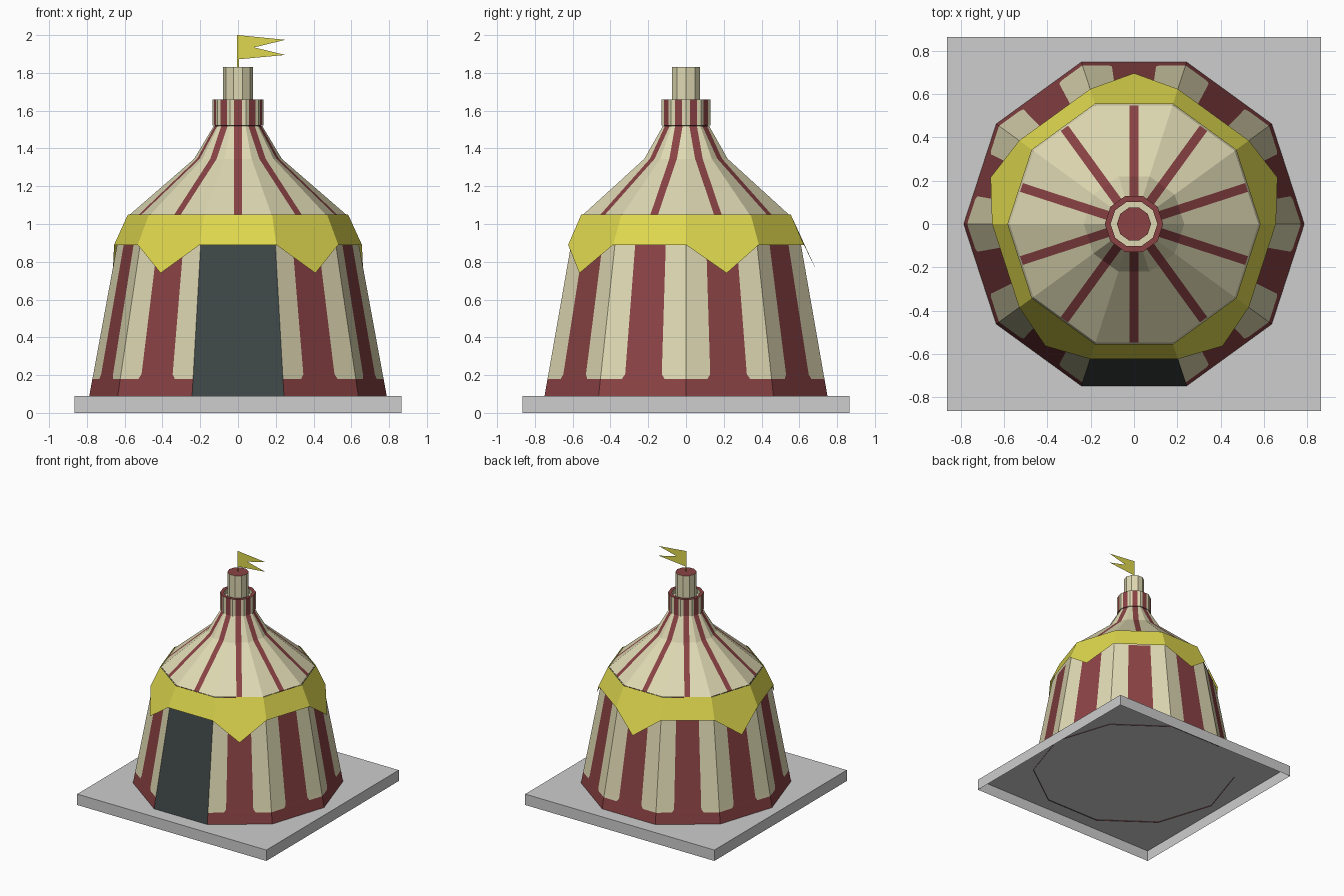
import bpy, bmesh, math

if "Cube" in bpy.data.objects:
    bpy.data.objects.remove(bpy.data.objects["Cube"])

SIDES = 10
C18, S18 = math.cos(math.pi / SIDES), math.sin(math.pi / SIDES)


def material(name, rgb):
    m = bpy.data.materials.new(name)
    lin = [(c / 255 / 12.92) if c < 11 else ((c / 255 + 0.055) / 1.055) ** 2.4 for c in rgb]
    m.diffuse_color = (*lin, 1)
    m.use_nodes = True
    m.node_tree.nodes["Principled BSDF"].inputs["Base Color"].default_value = m.diffuse_color
    return m


CREAM, RED, YELLOW, DARK, GREY = range(5)
MATS = [material("cream canvas", (222, 216, 178)), material("red canvas", (138, 66, 68)),
        material("yellow trim", (222, 215, 78)), material("dark doorway", (62, 70, 70)),
        material("grey stone", (205, 205, 205))]


def build(name, faces):
    """Make one object from (points, colour) polygons, welding shared corners."""
    bm = bmesh.new()
    for pts, colour in faces:
        bm.faces.new([bm.verts.new(p) for p in pts]).material_index = colour
    bmesh.ops.remove_doubles(bm, verts=bm.verts, dist=1e-5)
    me = bpy.data.meshes.new(name)
    bm.to_mesh(me)
    bm.free()
    for m in MATS:
        me.materials.append(m)
    ob = bpy.data.objects.new(name, me)
    bpy.context.collection.objects.link(ob)
    return ob


def on_side(k, r, t, z):
    """Point on side k of a decagon of radius r, shifted t along that side."""
    a = -math.pi / 2 + k * 2 * math.pi / SIDES
    d = r * C18
    return (d * math.cos(a) - t * math.sin(a), d * math.sin(a) + t * math.cos(a), z)


def band(k, lo, hi, u0, u1, colour):
    """Panel of side k between (radius, z) levels; u runs -1..1 across the side."""
    (r0, z0), (r1, z1) = lo, hi
    h0, h1 = r0 * S18, r1 * S18
    return ([on_side(k, r0, u0 * h0, z0), on_side(k, r0, u1 * h0, z0),
             on_side(k, r1, u1 * h1, z1), on_side(k, r1, u0 * h1, z1)], colour)


def striped(levels, half):
    """Cream decagonal shell with a constant-width red stripe down each side."""
    out = []
    for k in range(SIDES):
        for (r0, z0), (r1, z1) in zip(levels, levels[1:]):
            h0, h1 = r0 * S18, r1 * S18
            for a0, b0, a1, b1, c in ((-h0, -half, -h1, -half, CREAM), (-half, half, -half, half, RED),
                                      (half, h0, half, h1, CREAM)):
                out.append(([on_side(k, r0, a0, z0), on_side(k, r0, b0, z0),
                             on_side(k, r1, b1, z1), on_side(k, r1, a1, z1)], c))
    return out


def shell(levels, colours):
    """Plain decagonal shell, one colour per step."""
    return [band(k, a, b, -1, 1, c) for k in range(SIDES)
            for a, b, c in zip(levels, levels[1:], colours)]


def cap(r, z, colour):
    return ([on_side(k, r, -r * S18, z) for k in range(SIDES)], colour)


# Square base, open underneath
B, H = 0.865, 0.09
q = [(-B, -B), (B, -B), (B, B), (-B, B)]
build("base_slab", [([(x, y, H) for x, y in q], GREY)] +
      [([(*q[i], 0), (*q[(i + 1) % 4], 0), (*q[(i + 1) % 4], H), (*q[i], H)], GREY) for i in range(4)])

# Tent walls: red hem and central stripes, cream panels with cut corners, dark door side
foot, hem, cut, eave, lip = (0.788, 0.085), (0.771, 0.18), (0.766, 0.205), (0.64, 0.89), (0.575, 1.045)
S, N = 0.43, 0.50
wall = []
for k in range(SIDES):
    if k == 0:
        wall += [band(k, foot, eave, -1, 1, DARK)]
    else:
        wall += [band(k, foot, hem, -1, 1, RED), band(k, hem, cut, -S, S, RED),
                 band(k, cut, eave, -S, S, RED)]
        for s in (-1, 1):
            u0, u1 = sorted((s * S, s))
            wall.append(band(k, cut, eave, u0, u1, CREAM))
            p = [on_side(k, hem[0], s * N * hem[0] * S18, hem[1]), on_side(k, hem[0], s * hem[0] * S18, hem[1]),
                 on_side(k, cut[0], s * cut[0] * S18, cut[1]), on_side(k, cut[0], s * S * cut[0] * S18, cut[1])]
            tri = [p[0], p[3], on_side(k, hem[0], s * S * hem[0] * S18, hem[1])]
            wall += [(p if s > 0 else p[::-1], CREAM), (tri if s > 0 else tri[::-1], RED)]
    wall.append(band(k, eave, lip, -1, 1, CREAM))
build("tent_wall", wall)

# Yellow valance with a pointed flap on every other side
top, bottom = (0.583, 1.05), (0.656, 0.89)
val = []
for k in range(SIDES):
    pts, _ = band(k, bottom, top, -1, 1, YELLOW)
    if k % 2:
        pts.insert(1, on_side(k, 0.733, 0, 0.74))
    val.append((pts, YELLOW))
build("valance", val)

# Flared roof
build("roof", striped([(0.575, 1.048), (0.232, 1.345), (0.128, 1.52)], 0.021))

# Collar with red rim and recessed cream floor
build("collar", striped([(0.12, 1.52), (0.135, 1.521), (0.135, 1.66)], 0.02) +
      shell([(0.135, 1.66), (0.108, 1.66), (0.108, 1.62)], [RED, CREAM]) + [cap(0.108, 1.62, CREAM)])

# Top drum
build("top_drum", shell([(0.079, 1.62), (0.079, 1.83)], [CREAM]) + [cap(0.079, 1.83, RED)])

# Swallow-tailed flag on a flat staff
flag = [(-0.004, 1.83), (0.004, 1.83), (0.004, 1.872), (0.25, 1.895), (0.085, 1.935),
        (0.25, 1.975), (0.0, 2.0), (-0.004, 2.0)]
build("flag", [([(x, 0, z) for x, z in flag], YELLOW)])
